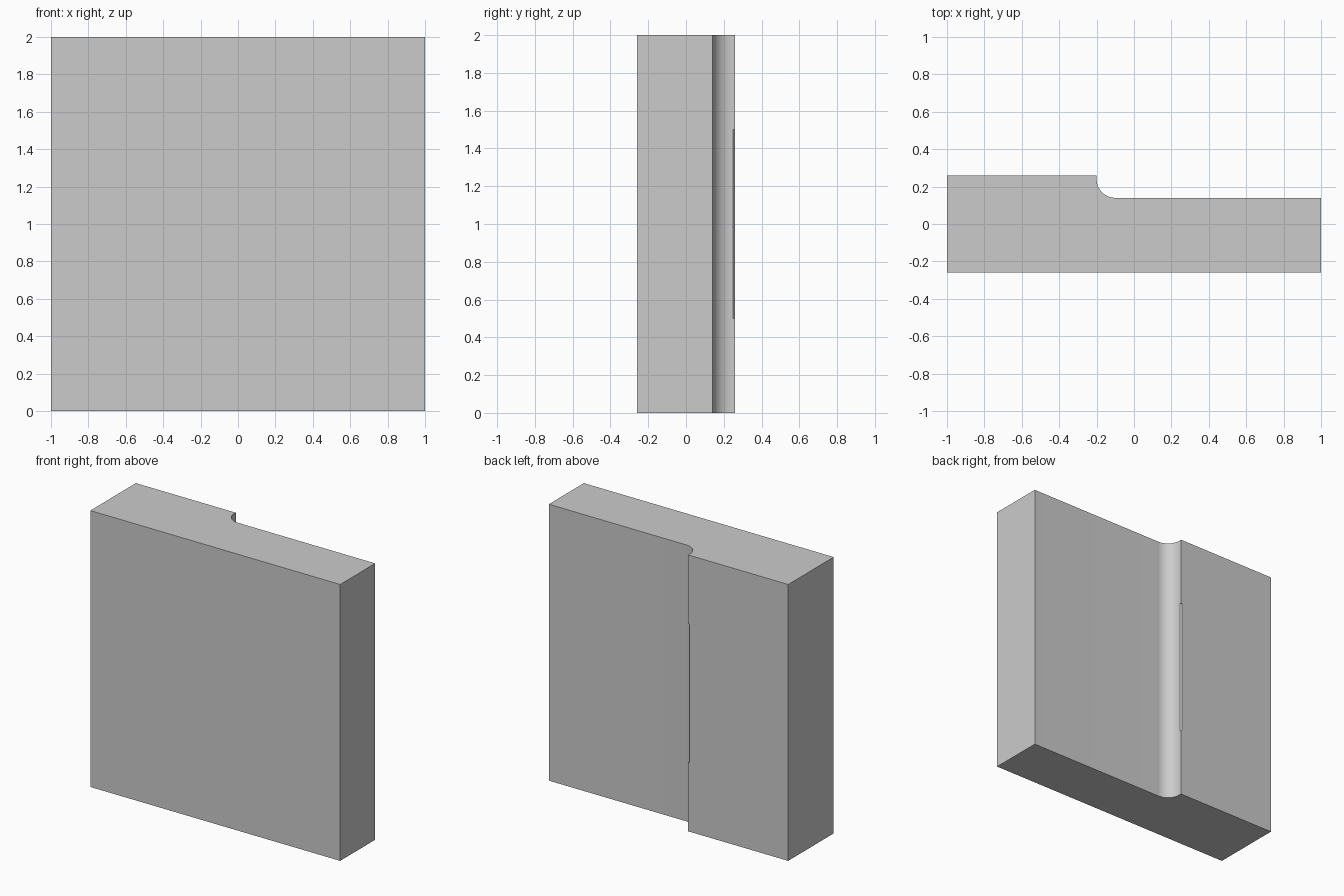
import bpy, bmesh, math

cube = bpy.data.objects.get("Cube")
if cube:
    bpy.data.objects.remove(cube, do_unlink=True)

BACK, STEP_X, STEP_Y, R, BEVEL = 0.26, -0.2, 0.14, 0.1, 0.01

grey = bpy.data.materials.new("plain grey")
grey.use_nodes = True
colour = (0.6, 0.6, 0.6, 1)
grey.diffuse_color = colour
grey.node_tree.nodes["Principled BSDF"].inputs["Base Color"].default_value = colour


def prism(name, outline, z0, z1):
    """Extrude an outline in x and y from z0 up to z1."""
    bm = bmesh.new()
    face = bm.faces.new([bm.verts.new((x, y, z0)) for x, y in outline])
    top = bmesh.ops.extrude_face_region(bm, geom=[face])["geom"]
    bmesh.ops.translate(bm, vec=(0, 0, z1 - z0),
                        verts=[v for v in top if isinstance(v, bmesh.types.BMVert)])
    bmesh.ops.recalc_face_normals(bm, faces=bm.faces)
    mesh = bpy.data.meshes.new(name)
    bm.to_mesh(mesh)
    bm.free()
    mesh.materials.append(grey)
    obj = bpy.data.objects.new(name, mesh)
    bpy.context.collection.objects.link(obj)
    return obj


# Stepped slab with a concave fillet at the foot of the step
fillet = [(STEP_X + R + R * math.cos(a), STEP_Y + R + R * math.sin(a))
          for a in (math.radians(270 - 90 * i / 16) for i in range(17))]
slab = prism("stepped_slab",
             [(-1, -BACK), (1, -BACK), (1, STEP_Y)] + fillet
             + [(STEP_X, BACK), (-1, BACK)], 0, 2)

# Small chamfer along the middle half of the step's outer edge
e = 0.02
cutter = prism("chamfer_cutter",
               [(STEP_X - BEVEL - e, BACK + e), (STEP_X + e, BACK - BEVEL - e),
                (STEP_X + e, BACK + e)], 0.5, 1.5)
cutter.hide_render = True
cutter.hide_viewport = True
cut = slab.modifiers.new("chamfer", "BOOLEAN")
cut.operation = "DIFFERENCE"
cut.solver = "EXACT"
cut.object = cutter

# Bake the cut, then smooth the fillet
bpy.ops.object.select_all(action="DESELECT")
slab.select_set(True)
bpy.context.view_layer.objects.active = slab
bpy.ops.object.modifier_apply(modifier="chamfer")
bpy.data.objects.remove(cutter, do_unlink=True)
bpy.ops.object.shade_smooth_by_angle(angle=math.radians(30))
